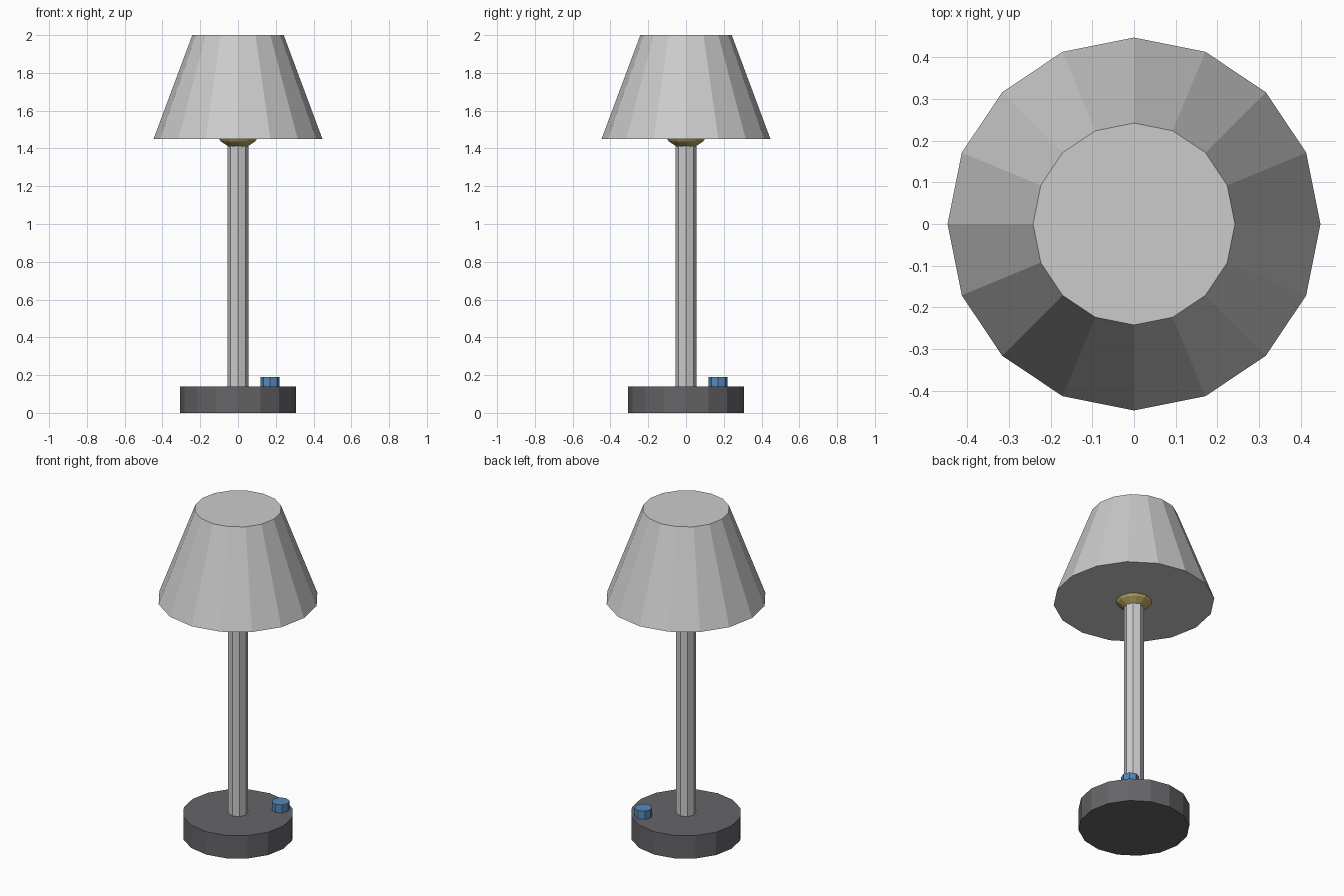
import bpy

if "Cube" in bpy.data.objects:
    bpy.data.objects.remove(bpy.data.objects["Cube"])


def paint(obj, name, color):
    mat = bpy.data.materials.new(name)
    mat.diffuse_color = (*color, 1)
    mat.use_nodes = True
    mat.node_tree.nodes["Principled BSDF"].inputs["Base Color"].default_value = mat.diffuse_color
    obj.data.materials.append(mat)


def frustum(name, sides, r_bottom, r_top, z0, z1, x=0, y=0):
    bpy.ops.mesh.primitive_cone_add(vertices=sides, radius1=r_bottom, radius2=r_top,
                                    depth=z1 - z0, location=(x, y, (z0 + z1) / 2))
    obj = bpy.context.object
    obj.name = name
    return obj


# Heavy base and slim pole
base = frustum("base", 16, 0.308, 0.308, 0, 0.14)
paint(base, "dark_grey", (0.13, 0.13, 0.14))
frustum("pole", 8, 0.055, 0.055, 0.13, 1.46)

# Switch knob near the rim of the base
knob = frustum("switch_knob", 8, 0.05, 0.05, 0.135, 0.19, 0.17, 0.17)
paint(knob, "blue", (0.1, 0.25, 0.5))

# Bulb peeking out under the shade
bpy.ops.mesh.primitive_uv_sphere_add(segments=12, ring_count=8, radius=0.13,
                                     location=(0, 0, 1.53))
bulb = bpy.context.object
bulb.name = "bulb"
paint(bulb, "warm_yellow", (0.5, 0.4, 0.12))

# Tapered closed shade
frustum("shade", 16, 0.447, 0.242, 1.45, 2.0)
